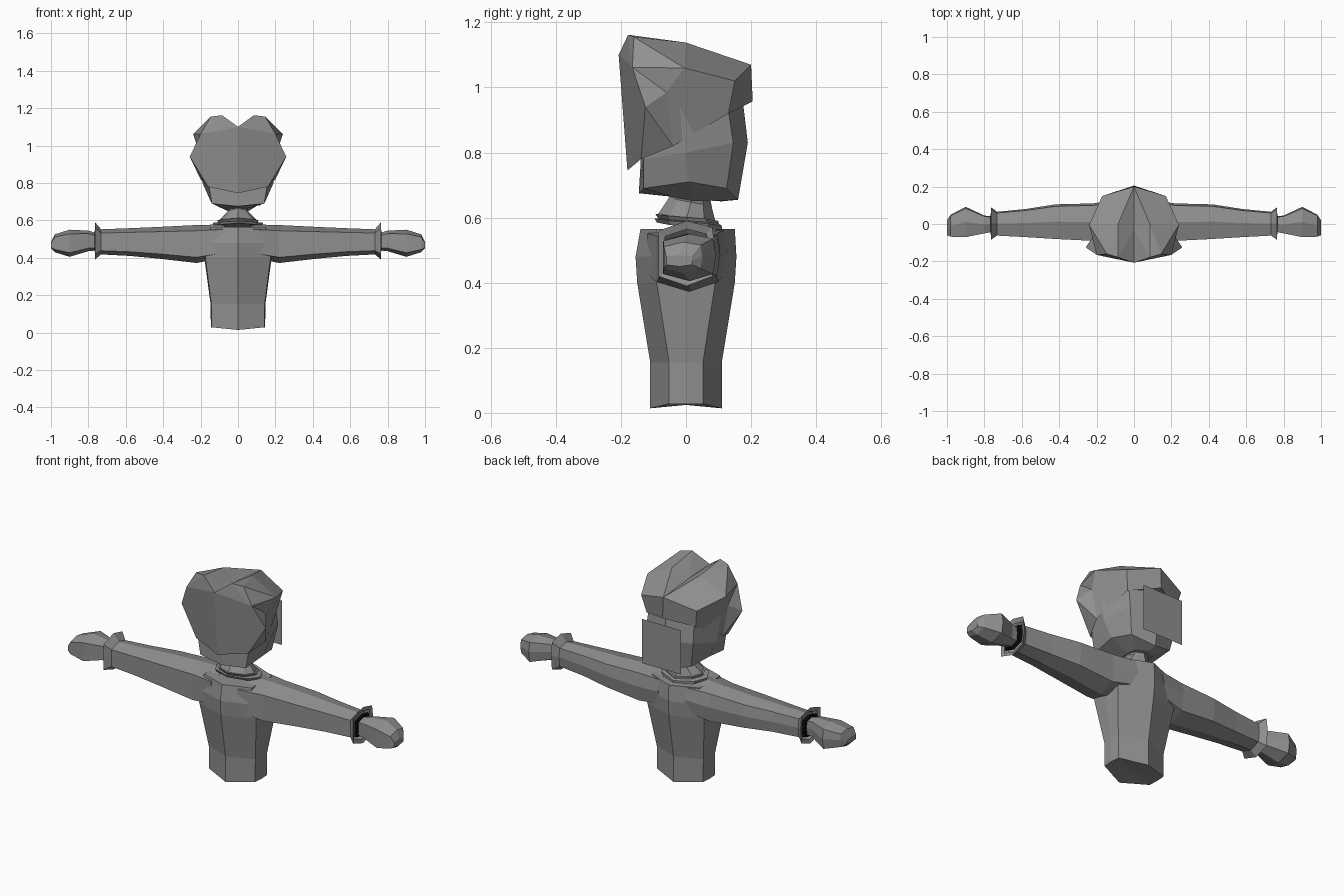
import bpy, bmesh
from mathutils import Vector

if "Cube" in bpy.data.objects:
    bpy.data.objects.remove(bpy.data.objects["Cube"])


def material(name, c):
    m = bpy.data.materials.new(name)
    m.diffuse_color = (c, c, c, 1)
    m.use_nodes = True
    m.node_tree.nodes["Principled BSDF"].inputs["Base Color"].default_value = m.diffuse_color
    return m


GREY = material("grey", 0.28)
BLACK = material("black", 0.003)


def finish(name, bm, mat, normals=True):
    bmesh.ops.remove_doubles(bm, verts=bm.verts, dist=0.0005)
    if normals:
        bmesh.ops.recalc_face_normals(bm, faces=bm.faces)
    me = bpy.data.meshes.new(name)
    bm.to_mesh(me)
    bm.free()
    me.materials.append(mat)
    ob = bpy.data.objects.new(name, me)
    bpy.context.collection.objects.link(ob)
    return ob


def loft(name, rings, caps=(True, True), mat=GREY):
    """Skin a list of equal rings."""
    bm = bmesh.new()
    vs = [[bm.verts.new(p) for p in r] for r in rings]
    n = len(vs[0])
    for a, b in zip(vs, vs[1:]):
        for i in range(n):
            j = (i + 1) % n
            bm.faces.new((a[i], a[j], b[j], b[i]))
    for use, r in zip(caps, (vs[0], vs[-1])):
        if use:
            c = bm.verts.new(sum((v.co for v in r), Vector()) / n)
            for i in range(n):
                bm.faces.new((r[i], r[(i + 1) % n], c))
    return finish(name, bm, mat)


def mirrored(half):
    """Complete a ring whose first and last points lie on x = 0."""
    return half + [(-x, y, z) for x, y, z in half[-2:0:-1]]


# Torso: octagon with a ridge down the front and back
def torso_ring(w, f, b, s, z, dz=0.0):
    return mirrored([(0, f, z - dz), (w * .97, -s, z), (w, 0, z), (w * .97, s, z), (0, b, z - dz)])


loft("torso", [
    torso_ring(.145, -.11, .11, .052, .028, .014),
    torso_ring(.147, -.11, .11, .052, .155),
    torso_ring(.18, -.15, .15, .09, .40),
    torso_ring(.17, -.155, .155, .10, .48),
    torso_ring(.15, -.14, .15, .09, .565),
])

# Arms, sleeve cuffs, wrist linings and hands
def arm_ring(x, yf, yb, lo, hi):
    m, h = (yf + yb) / 2, hi - lo
    return [(x, yf, lo + .15 * h), (x, yf, hi - .15 * h), (x, m, hi),
            (x, yb * .9, hi - .1 * h), (x, yb, lo + .55 * h),
            (x, yb * .9, lo + .15 * h), (x, m, lo)]


ARM = [(.08, -.12, .13, .40, .578), (.22, -.09, .11, .372, .575), (.42, -.08, .105, .395, .565),
       (.58, -.07, .08, .41, .558), (.735, -.062, .065, .418, .552)]
CUFF = [(.73, -.06, .063, .42, .55), (.765, -.085, .09, .39, .59), (.758, -.065, .07, .41, .565)]
LINING = [(.755, -.06, .065, .425, .55), (.768, -.055, .055, .435, .545)]
HAND = [(.75, -.04, .04, .44, .53), (.80, -.05, .045, .435, .545), (.90, -.07, .092, .405, .55),
        (.98, -.068, .05, .43, .525), (1.0, -.06, .02, .45, .485)]
for side, s in (("right", 1), ("left", -1)):
    for part, rows, mat, caps in (("arm", ARM, GREY, (True, True)), ("cuff", CUFF, GREY, (False, False)),
                                  ("lining", LINING, BLACK, (True, True)), ("hand", HAND, GREY, (True, True))):
        loft(f"{side}_{part}", [[(s * x, y, z) for x, y, z in arm_ring(*r)] for r in rows], caps, mat)


# Collar and neck: tilted stacked rings
def tilted(w, f, zf, b, zb):
    zm, ym = (zf + zb) / 2, (f + b) / 2
    return mirrored([(0, f, zf), (w * .75, f * .6 + ym * .4, zf * .7 + zb * .3), (w, ym, zm),
                     (w * .75, b * .6 + ym * .4, zb * .7 + zf * .3), (0, b, zb)])


loft("collar", [tilted(.13, -.09, .585, .11, .56), tilted(.135, -.097, .598, .11, .575),
                tilted(.105, -.085, .598, .10, .582), tilted(.11, -.095, .612, .10, .59)])
loft("neck", [tilted(.10, -.085, .612, .09, .59), tilted(.055, -.05, .665, .08, .63),
              tilted(.065, -.05, .70, .07, .68)])

# Skull
loft("head", [
    mirrored([(0, -.06, .668), (.05, -.04, .664), (.06, .02, .652), (.05, .08, .652), (0, .11, .65)]),
    mirrored([(0, -.145, .675), (.14, -.13, .69), (.15, .01, .71), (.12, .125, .69), (0, .16, .655)]),
    mirrored([(0, -.14, .76), (.155, -.13, .78), (.19, .0, .80), (.145, .145, .83), (0, .19, .83)]),
    mirrored([(0, -.13, .95), (.19, -.10, .94), (.20, -.02, .95), (.14, .13, .93), (0, .175, .955)]),
])

# Face front and spiky hair: half shell, mirrored
P = dict(D=(0, -.18, .745), L=(.16, -.138, .78), W=(.258, -.125, .94), S=(.2, -.165, 1.062),
         F=(0, -.207, 1.10), T=(.145, -.16, 1.155), U=(.085, -.178, 1.162), V=(0, -.03, 1.09),
         R=(.085, 0, 1.138), A=(.24, -.005, 1.06), Q=(.215, -.06, .985), M=(.2, -.04, .82),
         B=(.17, .15, 1.02), E=(.15, .13, .92), G=(0, .2, 1.07), H=(0, .205, .957))
bm = bmesh.new()
for s in (1, -1):
    v = {k: bm.verts.new((s * x, y, z)) for k, (x, y, z) in P.items()}
    for f in "DLWSF FSU SUT LMW WMQ WQS SQA SAT MEBAQ TAR TRU FUV URV RGV RABG BEHG".split():
        bm.faces.new([v[k] for k in f])
finish("face_and_hair", bm, GREY)

# Flat hair panel behind the nape
bm = bmesh.new()
bm.faces.new([bm.verts.new(p) for p in ((.12, .215, .68), (-.12, .215, .68), (-.12, .215, .925), (.12, .215, .925))])
finish("nape_panel", bm, GREY, False)
